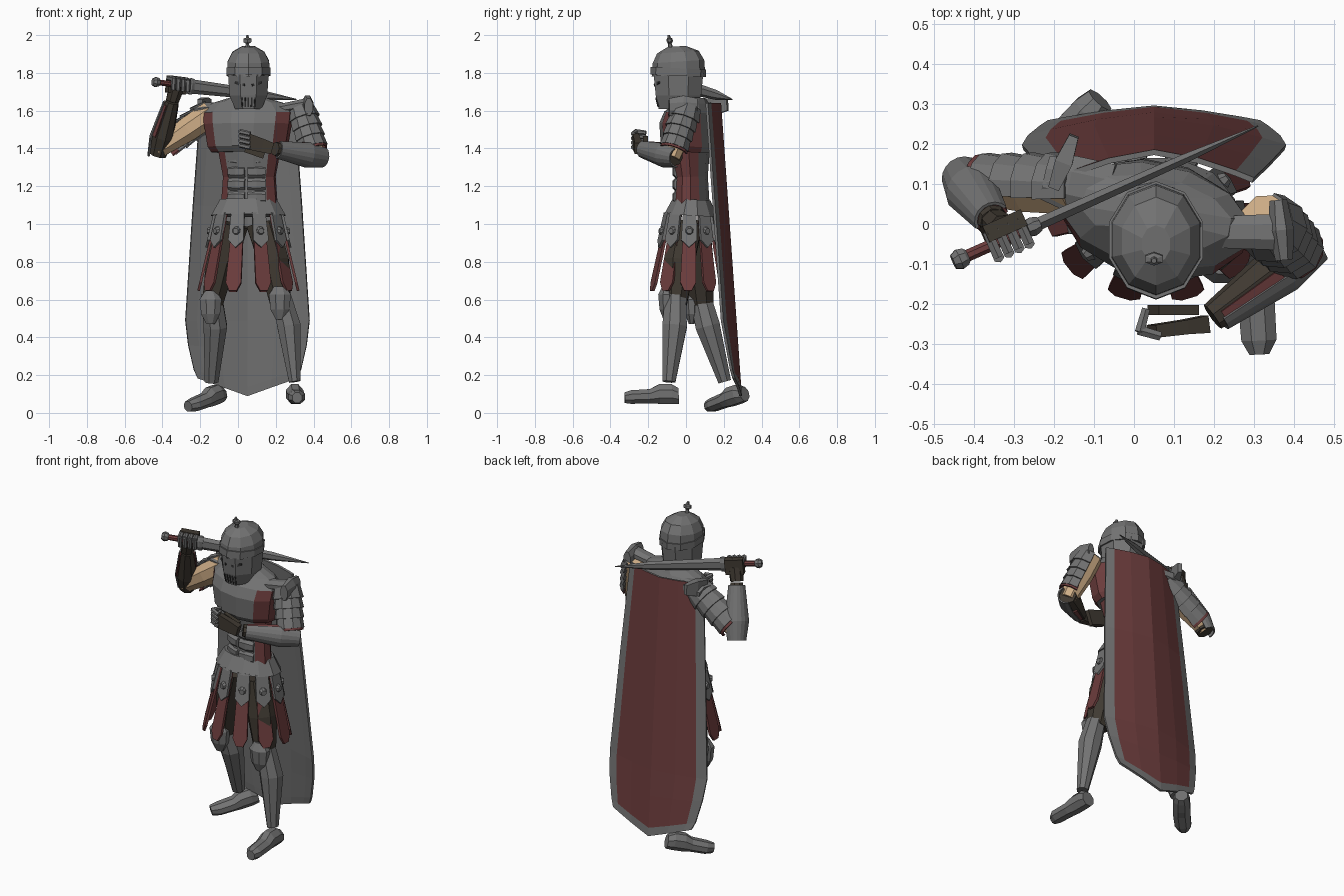
import bpy, bmesh
from math import sin, cos, pi, tau
from mathutils import Vector

default_cube = bpy.data.objects.get("Cube")
if default_cube:
    bpy.data.objects.remove(default_cube, do_unlink=True)


def material(name, r, g, b):
    mat = bpy.data.materials.new(name)
    mat.use_nodes = True
    mat.diffuse_color = (r, g, b, 1)
    mat.node_tree.nodes["Principled BSDF"].inputs["Base Color"].default_value = (r, g, b, 1)
    return mat


steel = material("steel grey", .17, .17, .17)
red = material("dark red cloth", .15, .046, .046)
leather = material("brown leather", .05, .041, .031)
skin = material("skin", .62, .42, .24)
dark = material("dark slit", .03, .03, .03)


def build(name, verts, faces, mats, rule=None, closed=True):
    mesh = bpy.data.meshes.new(name)
    bm = bmesh.new()
    points = [bm.verts.new(v) for v in verts]
    for face in faces:
        bm.faces.new([points[i] for i in face])
    if closed:
        bmesh.ops.recalc_face_normals(bm, faces=bm.faces[:])
    if rule:
        for face in bm.faces:
            face.material_index = rule(face.calc_center_median())
    bm.to_mesh(mesh)
    bm.free()
    for mat in mats:
        mesh.materials.append(mat)
    obj = bpy.data.objects.new(name, mesh)
    bpy.context.collection.objects.link(obj)
    return obj


def tube(name, rings, *mats, n=8, up=(0, 0, 1), rule=None, arc=None):
    """Loft rings of (x, y, z, half width, half depth); arc gives an open shell around up."""
    centres = [Vector(r[:3]) for r in rings]
    axis = (centres[-1] - centres[0]).normalized()
    up = Vector(up)
    up = (up - axis * up.dot(axis)).normalized()
    side = axis.cross(up)
    if arc:
        angles, scale = [pi / 2 + arc * (2 * i / n - 1) for i in range(n + 1)], 1
    else:
        angles, scale = [(i + .5) * tau / n for i in range(n)], 1 / cos(pi / n)
    count = len(angles)
    verts = [c + side * (r[3] * scale * cos(a)) + up * (r[4] * scale * sin(a))
             for c, r in zip(centres, rings) for a in angles]
    faces = [(k * count + i, k * count + (i + 1) % count,
              (k + 1) * count + (i + 1) % count, (k + 1) * count + i)
             for k in range(len(rings) - 1) for i in range(n)]
    if not arc:
        faces += [tuple(range(count)), tuple(range(len(verts) - count, len(verts)))]
    obj = build(name, verts, faces, mats, rule, not arc)
    if arc:
        solid = obj.modifiers.new("thickness", 'SOLIDIFY')
        solid.thickness, solid.offset = .008, 0
    return obj


def along(a, b, *stops):
    """Rings between two points from stops of (fraction, half width[, half depth])."""
    a, b = Vector(a), Vector(b)
    return [(*a.lerp(b, s[0]), s[1], s[-1]) for s in stops]


def stack(x, *levels):
    """Rings up the z axis from (z, y, half width, half depth)."""
    return [(x, y, z, w, d) for z, y, w, d in levels]


def plate(name, outline, origin, across, down, mat, thick=.01):
    across, down = Vector(across).normalized(), Vector(down).normalized()
    out = across.cross(down) * thick / 2
    n = len(outline)
    verts = [Vector(origin) + across * u + down * v + out * s for s in (-1, 1) for u, v in outline]
    faces = [tuple(range(n)), tuple(range(n, 2 * n))]
    faces += [(i, (i + 1) % n, n + (i + 1) % n, n + i) for i in range(n)]
    return build(name, verts, faces, [mat])


# Torso: steel front and back, red sides, turned slightly to its right
front = Vector((-.2, -.98, 0))
lateral = Vector((.98, -.2, 0))


def side_rule(limit):
    return lambda c: int(abs((c - Vector((.055, .02, 0))).dot(lateral)) > limit and c.z < 1.59)


tube("abdomen", stack(.06, (1.08, .03, .15, .09), (1.25, .03, .138, .08), (1.4, .02, .165, .1)),
     steel, red, n=12, up=front, rule=side_rule(.1))
tube("cuirass", stack(.052, (1.38, .02, .19, .12), (1.41, .015, .21, .14), (1.53, .01, .23, .142),
                      (1.59, .02, .235, .125), (1.64, .03, .19, .085), (1.67, .03, .09, .07)),
     steel, red, n=12, up=front, rule=side_rule(.15))
tube("neck", stack(.055, (1.6, .01, .06, .06), (1.72, -.02, .055, .055)), leather)
for row in range(4):
    for s in (-1, 1):
        base = Vector((.06, .03, 1.345 - row * .068)) + front * .083
        tube(f"abdomen_muscle_{row}_{s}", along(base + lateral * s * .006, base + lateral * s * .1 - front * .02,
             (0, .014, .027), (.5, .02, .033), (1, .012, .026)), steel, n=6)
tube("belt", stack(.055, (1.045, .025, .197, .14), (1.13, .03, .15, .1)), steel, n=12)
tube("pelvis", stack(.055, (.88, .02, .125, .1), (1.06, .02, .165, .12)), leather)

# Skirt of red strips under studded steel tabs
for i in range(10):
    a = (i + .5) * tau / 10
    outward = Vector((sin(a), -cos(a), 0))
    top = Vector((.055 + .165 * sin(a), .02 - .115 * cos(a), 1.06))
    low = Vector((.055 + .265 * sin(a), .01 - .2 * cos(a), .64))
    down = (low - top).normalized()
    across = Vector((cos(a), sin(a) * .9, 0))
    across -= down * across.dot(down)
    w = .042
    plate(f"skirt_strip_{i}", [(-.03, 0), (.03, 0), (w, .38), (.02, .425), (-.02, .425), (-w, .38)],
          top, across, down, red, .014)
    plate(f"skirt_tab_{i}", [(-.036, 0), (.036, 0), (w, .15), (0, .19), (-w, .15)],
          top + outward * .012, across, down, steel, .014)
    stud = top + down * .1 + outward * .012
    tube(f"skirt_stud_{i}", along(stud, stud + outward * .02, (0, .024), (1, .014)), steel)

# Helmet with brow band, face mask and top knob
hx = .055
tube("helmet_mask", stack(hx, (1.61, -.04, .07, .105), (1.68, -.04, .1, .12), (1.8, -.04, .108, .132)),
     steel, up=(0, -1, 0))
tube("helmet_dome", stack(hx, (1.79, -.04, .113, .135), (1.86, -.04, .11, .13),
                          (1.91, -.043, .085, .105), (1.94, -.05, .035, .045)), steel, n=10, up=(0, -1, 0))
tube("helmet_band", [(hx, -.042, 1.785, .116, .14), (hx, -.04, 1.825, .117, .14)], steel, n=10, up=(0, -1, 0))
tube("helmet_knob", stack(.05, (1.92, -.08, .014, .014), (1.955, -.085, .008, .008), (1.965, -.085, .022, .014),
                          (1.98, -.088, .022, .014), (1.985, -.09, .008, .008), (2, -.092, .006, .006)), steel, n=6)
for s in (-1, 1):
    tube(f"eye_slit_{s}", along((hx + s * .018, -.165, 1.735), (hx + s * .07, -.142, 1.75),
                                (0, .006), (.5, .006, .01), (1, .005)), dark, n=4)
for i in range(-2, 3):
    tube(f"mouth_slit_{i}", along((hx + i * .016, -.146, 1.62), (hx + i * .018, -.158, 1.67), (0, .004), (1, .004)),
         dark, n=4)

# Legs: leather thighs, steel greaves, knee caps and shoes
legs = {
    "left": [(.13, 0, 1, .085, .085), (.19, -.035, .8, .08, .08), (.225, -.055, .58, .055, .06)],
    "right": [(-.03, .04, 1, .085, .085), (-.09, .065, .8, .08, .08), (-.135, .085, .58, .055, .06)],
}
greaves = {
    "left": [(.23, -.055, .62, .05, .055), (.27, -.06, .46, .062, .065), (.3, -.09, .165, .03, .034)],
    "right": [(-.14, .075, .62, .055, .055), (-.12, .115, .46, .062, .065), (-.14, .205, .165, .036, .034)],
}
shoes = {
    "left": [(.3, -.04, .09, .04, .042), (.3, -.075, .1, .045, .052), (.3, -.14, .1, .046, .052),
             (.305, -.19, .088, .046, .038), (.312, -.29, .084, .044, .036), (.313, -.325, .08, .025, .028)],
    "right": [(-.085, .31, .1, .035, .038), (-.11, .28, .1, .046, .05), (-.15, .235, .085, .048, .05),
              (-.175, .205, .067, .048, .038), (-.235, .145, .043, .046, .035), (-.265, .115, .034, .028, .028)],
}
knees = {"left": (.222, -.105, .585), "right": (-.145, .03, .56)}
for s in legs:
    tube(f"{s}_thigh", legs[s], leather, up=(0, -1, 0))
    tube(f"{s}_greave", greaves[s], steel, n=8, up=(0, -1, 0))
    tube(f"{s}_shoe", shoes[s], steel)
    knee = Vector(knees[s])
    tube(f"{s}_knee_cap", along(knee - Vector((0, 0, .09)), knee + Vector((0, 0, .085)),
         (0, .022, .015), (.3, .05, .035), (.75, .058, .042), (1, .03, .02)), steel, up=(0, -1, 0))

# Arms: bare skin under overlapping plates, leather forearms with red-lined steel guards
arms = {
    "left": ((.335, 0, 1.59), (.41, -.075, 1.36), (.185, -.24, 1.4), (.75, -.65, .1), (.3, -.8, -.2), 2),
    "right": ((-.165, .09, 1.57), (-.415, .1, 1.4), (-.345, .0, 1.66), (-.1, .9, .3), (-.6, .8, 0), 1.6),
}
for s, (shoulder, elbow, wrist, plate_up, guard_up, span) in arms.items():
    tube(f"{s}_upper_arm", along(shoulder, elbow, (-.1, .066), (.4, .064), (1.05, .045)), skin)
    tube(f"{s}_forearm", along(elbow, wrist, (-.12, .045), (.25, .055), (.95, .034)), leather, up=guard_up)
    tube(f"{s}_forearm_guard", along(elbow, wrist, (-.18, .05), (.2, .066), (.9, .044)),
         steel, up=guard_up, arc=1.4)
    tube(f"{s}_guard_lining", along(elbow, wrist, (.25, .06), (.88, .039)), red, up=guard_up, arc=1.8)
    for i in range(4):
        tube(f"{s}_arm_plate_{i}", along(shoulder, elbow, (i * .22 - .12, .07), (i * .22 + .17, .086 - i * .003)),
             steel, n=6, up=plate_up, arc=span)
    # Red cloth hem peeking out below the last plate
    tube(f"{s}_sleeve_hem", along(shoulder, elbow, (.75, .07), (.88, .073)), red, up=plate_up, arc=span + .08)
tube("left_pauldron", along((.36, .06, 1.62), (.375, -.09, 1.62), (0, .022, .045), (.5, .032, .06), (1, .022, .045)),
     steel)
tube("left_shoulder_strap", along((.22, -.02, 1.61), (.36, -.02, 1.635), (0, .04, .025), (1, .045, .03)), steel)
tube("right_pauldron", along((-.06, .08, 1.61), (-.22, .115, 1.59), (0, .07, .03), (.6, .07, .045), (1, .055, .04)),
     steel)
tube("right_shoulder_fin", along((-.15, .22, 1.63), (-.2, .09, 1.62), (0, .012, .03), (.5, .022, .045), (1, .014, .04)),
     steel, n=4)

# Left fist held before the chest
tube("left_palm", along((.18, -.25, 1.4), (.045, -.268, 1.44), (0, .03, .022), (.4, .036, .018), (1, .042, .016)),
     leather, n=4, up=(0, -1, 0))
plate("left_hand_guard", [(-.055, -.045), (.05, -.045), (.05, .045), (-.055, .045)], (.1, -.215, 1.405),
      (1, 0, -.35), (-.35, 0, -1), leather, .025)
for i in range(4):
    z = 1.405 + i * .024
    tube(f"left_finger_{i}", along((.065, -.28, z), (.012, -.265, z + .012), (0, .011), (1, .012)), steel, n=6)
    tube(f"left_fingertip_{i}", along((.014, -.27, z + .012), (.03, -.212, z + .006), (0, .012), (1, .01)),
         steel, n=6)

# Sword resting over the right shoulder
pommel, tip = Vector((-.44, -.09, 1.752)), Vector((.31, .245, 1.66))
tube("sword_pommel", along(pommel, tip, (-.015, .018), (.005, .026), (.025, .022), (.035, .013)), steel)
tube("sword_grip", along(pommel, tip, (.03, .015), (.25, .015)), red)
tube("sword_guard", along(pommel, tip, (.23, .02, .038), (.25, .024, .043), (.27, .018, .04)), steel)
tube("sword_blade", along(pommel, tip, (.26, .016, .033), (.75, .012, .023), (1, .002, .002)), steel, n=6)

# Right hand wrapped around the grip
aim = (tip - pommel).normalized()
back = Vector((-aim.y, aim.x, 0)).normalized()
grip = pommel.lerp(tip, .165)
tube("right_palm", along(grip - aim * .05 + back * .03, grip + aim * .055 + back * .03,
                         (0, .022, .045), (1, .022, .045)), leather, n=4)
tube("right_wrist", along(arms["right"][2], grip + back * .015, (-.1, .034), (.85, .04)), leather)
for i in range(4):
    knuckle = grip + aim * (i * .028 - .04)
    lift = Vector((0, 0, .032))
    tube(f"right_finger_{i}", along(knuckle + back * .035 + lift, knuckle - back * .035 + lift * .8,
                                    (0, .012), (1, .013)), steel, n=6)
    tube(f"right_fingertip_{i}", along(knuckle - back * .034 + lift, knuckle - back * .026 - lift,
                                       (0, .013), (1, .01)), steel, n=6, up=back)

# Tall folded shield on the back: red outside, steel rim and inside
columns = (-1, -.82, -.45, 0, .45, .82, 1)
levels = [(1.64, .25, 0, .07), (1.1, .29, 0, .07), (.49, .33, 0, .07),
          (.36, .315, .03, .055), (.23, .285, .09, .04), (.185, .265, .095, .03)]
verts, faces = [], []
for z, half, drop, bend in levels:
    for f in columns:
        height = z - drop * (1 - abs(f))
        verts.append((.05 + half * f, .186 + .071 * (1.64 - height) - bend * abs(f) ** 1.5, height))
n = len(columns)
for r in range(len(levels) - 1):
    faces += [(r * n + c, r * n + c + 1, r * n + n + c + 1, r * n + n + c) for c in range(n - 1)]
shield = build("shield", verts, faces, [red, steel, steel], closed=False)
for i, face in enumerate(shield.data.polygons):
    face.material_index = int(i % (n - 1) in (0, n - 2) or i >= (len(levels) - 2) * (n - 1))
solid = shield.modifiers.new("thickness", 'SOLIDIFY')
solid.thickness, solid.offset = .014, -1
solid.material_offset = solid.material_offset_rim = 1
